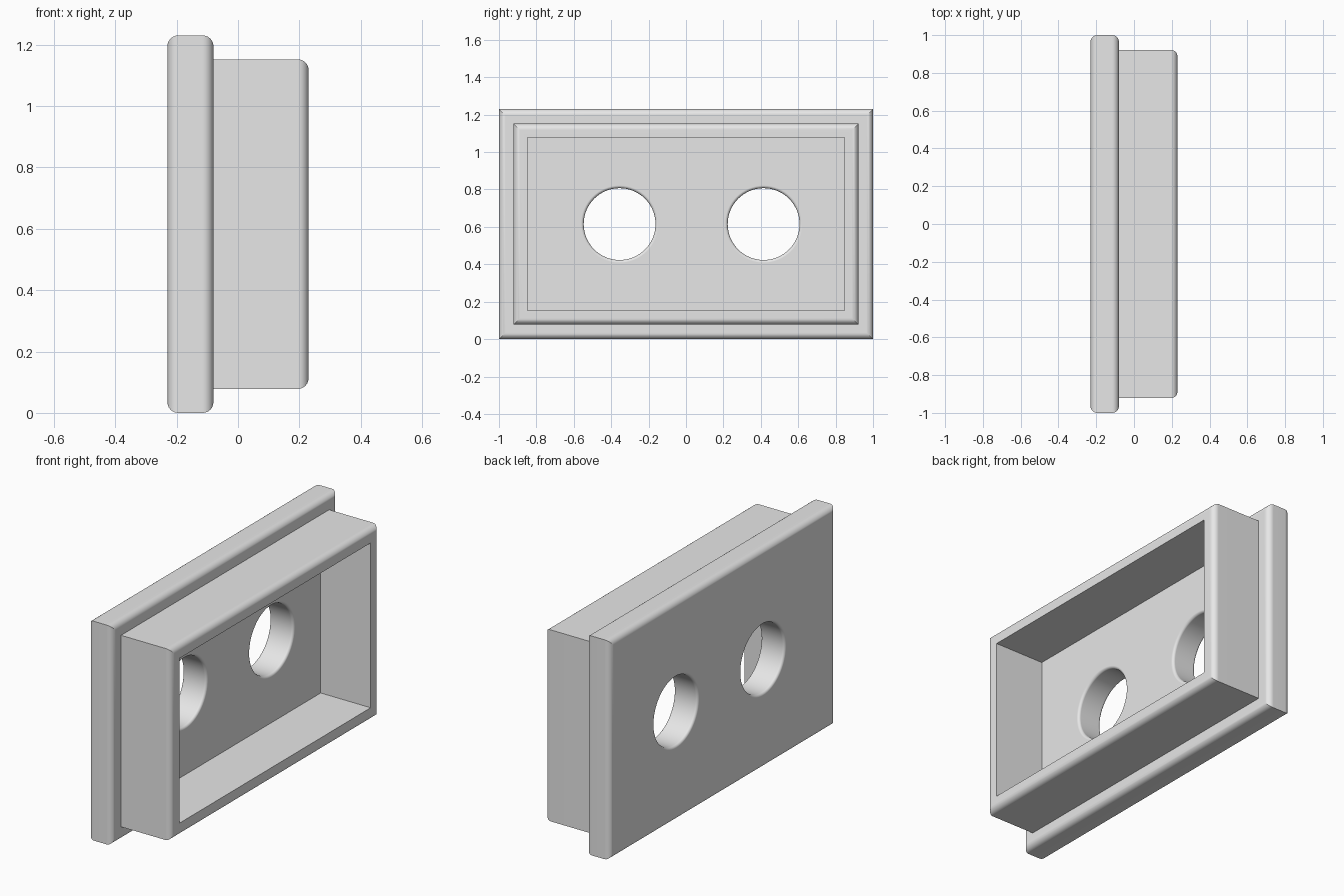
import bpy, bmesh, math

if "Cube" in bpy.data.objects:
    bpy.data.objects.remove(bpy.data.objects["Cube"], do_unlink=True)

MID_Z = 0.615        # height of the centre line
HALF_Y, HALF_Z = 1.0, MID_Z
BACK, STEP, RIM = -0.23, -0.08, 0.23
ROUND = 0.035        # rounding of the outer edges
HOLE_R, HOLE_ROUND = 0.192, 0.015
HOLE_YS = (-0.355, 0.415)
SEGS = 6

grey = bpy.data.materials.new("plain grey")
grey.use_nodes = True
grey.diffuse_color = (0.8, 0.8, 0.8, 1)
grey.node_tree.nodes["Principled BSDF"].inputs["Base Color"].default_value = (0.8, 0.8, 0.8, 1)


def quarter(r):
    """Steps along a quarter round, as (rise, run) from the straight side."""
    angles = [math.pi / 2 * i / SEGS for i in range(SEGS + 1)]
    return [(r * math.sin(a), r * (1 - math.cos(a))) for a in angles]


def skin(name, rings, closed):
    """Join rings of points; either close the loop of rings or cap the ends."""
    bm = bmesh.new()
    loops = [[bm.verts.new(p) for p in ring] for ring in rings]
    pairs = list(zip(loops, loops[1:]))
    if closed:
        pairs.append((loops[-1], loops[0]))
    else:
        bm.faces.new(loops[0])
        bm.faces.new(loops[-1])
    n = len(loops[0])
    for a, b in pairs:
        for i in range(n):
            j = (i + 1) % n
            bm.faces.new((a[i], a[j], b[j], b[i]))
    bmesh.ops.recalc_face_normals(bm, faces=bm.faces)
    mesh = bpy.data.meshes.new(name)
    bm.to_mesh(mesh)
    bm.free()
    mesh.materials.append(grey)
    obj = bpy.data.objects.new(name, mesh)
    bpy.context.collection.objects.link(obj)
    return obj


def rect(x, inset):
    y, z = HALF_Y - inset, HALF_Z - inset
    return [(x, sy * y, MID_Z + sz * z) for sy, sz in ((-1, -1), (1, -1), (1, 1), (-1, 1))]


def circle(x, r, y, n=64):
    turns = [2 * math.pi * i / n for i in range(n)]
    return [(x, y + r * math.cos(a), MID_Z + r * math.sin(a)) for a in turns]


def activate(obj):
    bpy.ops.object.select_all(action='DESELECT')
    obj.select_set(True)
    bpy.context.view_layer.objects.active = obj


def finish(obj):
    activate(obj)
    bpy.ops.object.shade_smooth_by_angle(angle=math.radians(30))
    weighted = obj.modifiers.new("flat face shading", 'WEIGHTED_NORMAL')
    weighted.keep_sharp = True


# Face plate with rounded front and back borders
side = quarter(ROUND)
plate_profile = [(BACK + ROUND - rise, run) for rise, run in reversed(side)]
plate_profile += [(STEP - ROUND + rise, run) for rise, run in side]
plate = skin("face_plate", [rect(x, i) for x, i in plate_profile], False)

# Two through holes with softened edges
soft = quarter(HOLE_ROUND)
wide = HOLE_R + HOLE_ROUND
for y in HOLE_YS:
    spool = [(BACK - 0.05, wide)]
    spool += [(BACK + HOLE_ROUND - rise, HOLE_R + run) for rise, run in reversed(soft)]
    spool += [(STEP - HOLE_ROUND + rise, HOLE_R + run) for rise, run in soft]
    spool += [(STEP + 0.05, wide)]
    cutter = skin("hole_cutter", [circle(x, r, y) for x, r in spool], False)
    cutter.hide_render = True
    cut = plate.modifiers.new("hole", 'BOOLEAN')
    cut.operation = 'DIFFERENCE'
    cut.solver = 'EXACT'
    cut.object = cutter
    activate(plate)
    bpy.ops.object.modifier_apply(modifier=cut.name)
    bpy.data.objects.remove(cutter, do_unlink=True)
finish(plate)

# Open collar: rounded outer rim, sharp inner opening, root sunk into the plate
OUTER, INNER, ROOT = 0.078, 0.153, STEP - 0.03
collar_profile = [(ROOT, OUTER)]
collar_profile += [(RIM - ROUND + rise, OUTER + run) for rise, run in side]
collar_profile += [(RIM, INNER), (ROOT, INNER)]
finish(skin("collar", [rect(x, i) for x, i in collar_profile], True))
